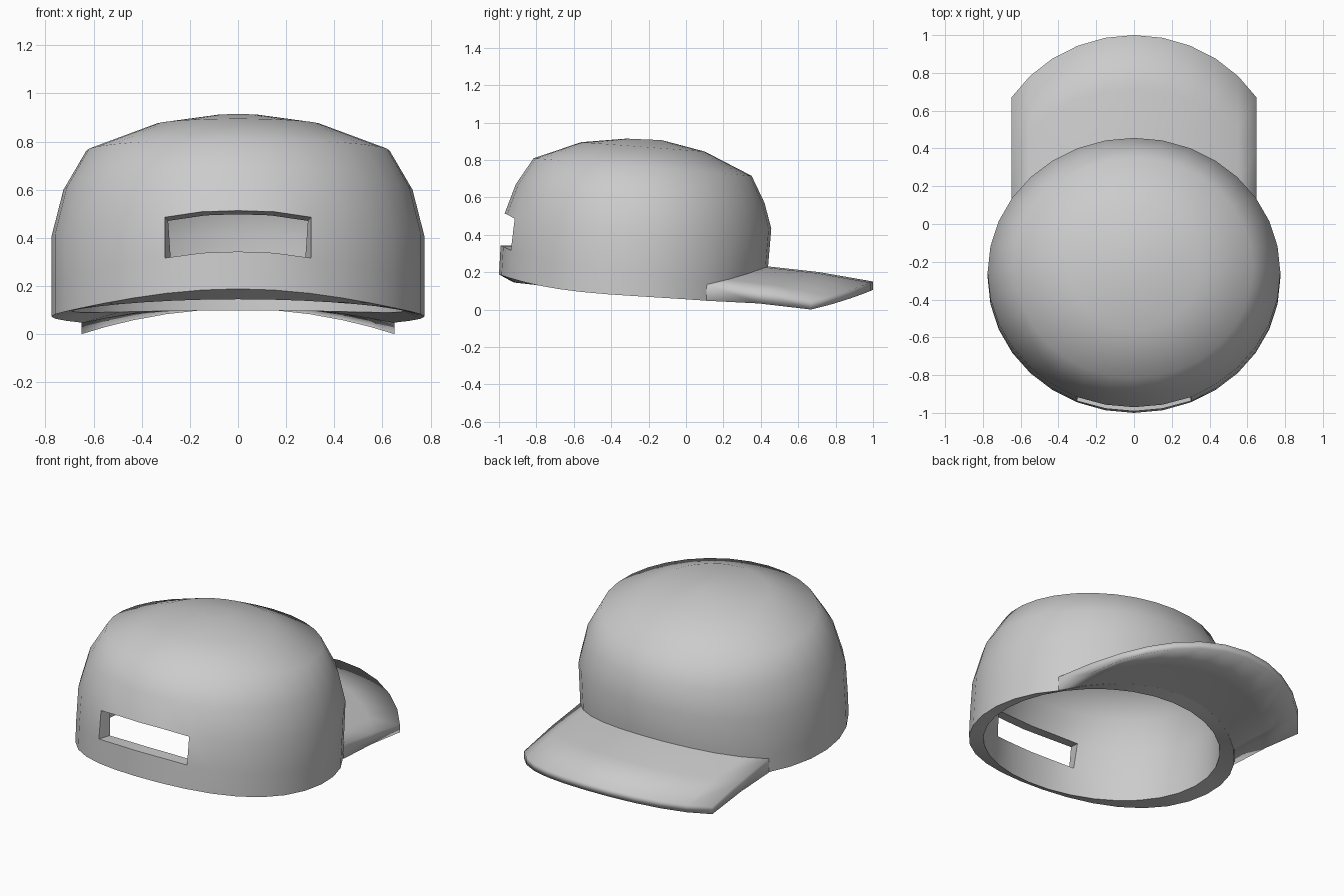
import bpy, bmesh
from math import sin, cos, pi

if "Cube" in bpy.data.objects:
    bpy.data.objects.remove(bpy.data.objects["Cube"])

N = 32
# rows from rim to top: x radius, y radius, y centre, z centre, forward drop,
# extra front/back lift, inner z offset
ROWS = [(.775, .715, -.285, 0, 0, 0, 0),
        (.775, .715, -.276, 0, 0, 0, 0),
        (.775, .713, -.257, .405, .04, .068, .015),
        (.725, .665, -.245, .6, .05, .02, .035),
        (.63, .583, -.232, .762, .047, 0, .06),
        (.345, .33, -.23, .87, .025, 0, .08),
        (.09, .095, -.225, .91, .004, 0, .08)]


def arch(k):
    # 0 at the brim's middle, 1 at its sides
    return (sin(2 * pi * k / N) * .775 / .645) ** 2


def rim_z(k):
    a = 2 * pi * k / N
    if abs(k) <= 5:
        return .115 - .068 * arch(k)
    return .073 - .045 * cos(a) + .07 * max(0, -cos(a)) ** 3


def wall_point(row, k, inside):
    if k > N // 2:
        k -= N
    a = 2 * pi * k / N
    rx, ry, cy, zc, drop, lift, dz = ROWS[row]
    if row == 0:
        z = rim_z(k)
    elif row == 1:
        z = .232 - .097 * arch(k) if abs(k) <= 5 \
            else rim_z(k) + .1225 - .0325 * cos(a)
        if abs(k) == 14:
            z -= .006
    else:
        z = zc - drop * cos(a) + lift * abs(cos(a)) ** 3
        if row == 2 and abs(k) == 14:
            z -= .01
    x, y = rx * sin(a), ry * cos(a)
    if inside:
        x, y = x * .89, y * .89
        z = .095 + .027 * cos(a) ** 2 - .023 * cos(a) if row == 0 else z - dz
    if abs(k) == 14 and row in (1, 2):    # square slot ends
        x *= (1.1 if row == 2 else 1.06) if inside else 1.025
    return (x, cy + y, z)


def bridge(bm, path_a, path_b):
    for i in range(len(path_a) - 1):
        bm.faces.new((path_a[i], path_a[i + 1], path_b[i + 1], path_b[i]))


def finish(bm, name, angle):
    bmesh.ops.recalc_face_normals(bm, faces=bm.faces)
    mesh = bpy.data.meshes.new(name)
    bm.to_mesh(mesh)
    bm.free()
    ob = bpy.data.objects.new(name, mesh)
    bpy.context.collection.objects.link(ob)
    bpy.ops.object.select_all(action='DESELECT')
    bpy.context.view_layer.objects.active = ob
    ob.select_set(True)
    bpy.ops.object.shade_smooth_by_angle(angle=angle * pi / 180)


# Crown: outer and inner walls, leaving the rear slot open
bm = bmesh.new()
outer, inner = [[[bm.verts.new(wall_point(r, k, side)) for k in range(N)]
                 for r in range(len(ROWS))] for side in (False, True)]
for side in (outer, inner):
    for r in range(len(ROWS) - 1):
        for k in range(N):
            if r == 1 and 14 <= k < 18:
                continue
            j = (k + 1) % N
            bm.faces.new((side[r][k], side[r][j], side[r + 1][j], side[r + 1][k]))
    bm.faces.new(side[-1])

# Rim thickness and slot lining
bridge(bm, outer[0] + outer[0][:1], inner[0] + inner[0][:1])
for r in (1, 2):
    bridge(bm, outer[r][14:19], inner[r][14:19])
for k in (14, 18):
    bridge(bm, [outer[1][k], outer[2][k]], [inner[1][k], inner[2][k]])
finish(bm, "crown", 40)

# Brim: curved slab from the front of the rim, with softened edges
bm = bmesh.new()
ks = range(-5, 6)
sheets = []
for row, tip_z in ((1, .15), (0, .105)):
    root, middle, tip = [], [], []
    for k in ks:
        a = 2 * pi * k / N
        x, y, z = wall_point(row, k, False)
        x *= 1.008
        y = -.287 + .715 * cos(a)
        end_y, end_z = .255 + .745 * cos(a), tip_z - .105 * arch(k)
        root.append(bm.verts.new((x, y, z)))
        middle.append(bm.verts.new((x, (y + end_y) / 2, (z + end_z) / 2 + .009)))
        tip.append(bm.verts.new((x, end_y, end_z)))
    bridge(bm, root, middle)
    bridge(bm, middle, tip)
    sheets.append((root, middle, tip))
top, under = sheets
bridge(bm, top[2], under[2])
for e in (0, -1):
    bridge(bm, [row[e] for row in top], [row[e] for row in under])
finish(bm, "brim", 130)
